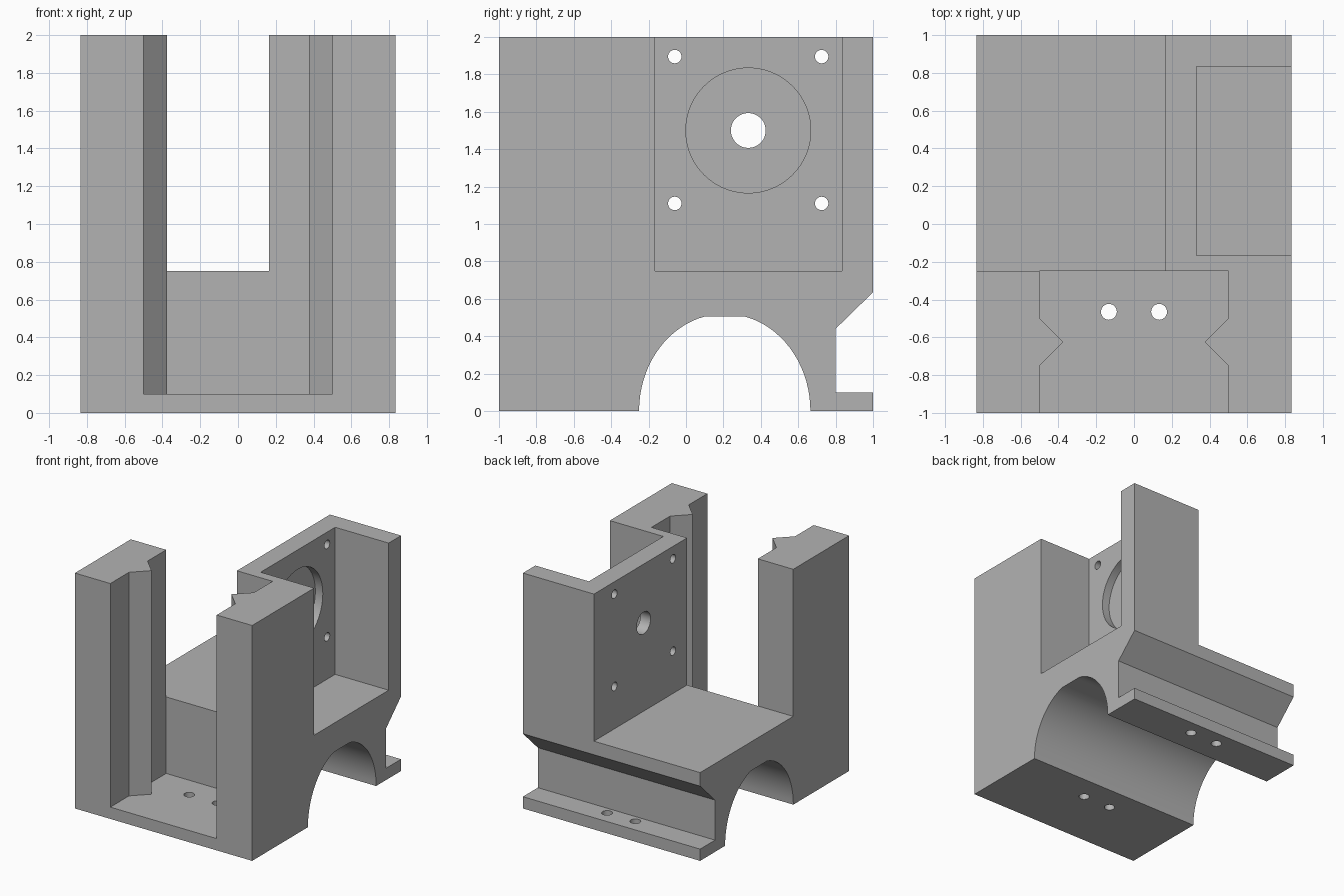
import bpy, bmesh, math
from mathutils import Vector

if "Cube" in bpy.data.objects:
    bpy.data.objects.remove(bpy.data.objects["Cube"])

grey = bpy.data.materials.new("machined grey")
grey.diffuse_color = (0.45, 0.45, 0.45, 1)
grey.use_nodes = True
grey.node_tree.nodes["Principled BSDF"].inputs["Base Color"].default_value = grey.diffuse_color


def prism(name, pts, axis, lo, hi):
    """Extrude a 2D outline along an axis: x uses (y, z), z uses (x, y)."""
    place = {"x": lambda a, b, t: (t, a, b), "z": lambda a, b, t: (a, b, t)}[axis]
    bm = bmesh.new()
    base = bm.faces.new([bm.verts.new(place(a, b, lo)) for a, b in pts])
    top = bmesh.ops.extrude_face_region(bm, geom=[base])["geom"]
    shift = Vector(place(0, 0, hi - lo))
    bmesh.ops.translate(bm, verts=[v for v in top if isinstance(v, bmesh.types.BMVert)], vec=shift)
    bmesh.ops.recalc_face_normals(bm, faces=bm.faces)
    mesh = bpy.data.meshes.new(name)
    bm.to_mesh(mesh)
    bm.free()
    mesh.materials.append(grey)
    obj = bpy.data.objects.new(name, mesh)
    bpy.context.collection.objects.link(obj)
    return obj


def box(a0, a1, b0, b1):
    return [(a0, b0), (a1, b0), (a1, b1), (a0, b1)]


def circle(ca, cb, r, n=48):
    return [(ca + r * math.cos(2 * math.pi * i / n), cb + r * math.sin(2 * math.pi * i / n)) for i in range(n)]


W = 0.833

# Bracket body: side outline with round arch below and dovetail groove at the back
arch = [(0.207 - 0.458 * math.cos(math.pi * i / 40),
         min(0.505, 0.52 * math.sin(math.pi * i / 40))) for i in range(41)]
arch[0], arch[-1] = (-0.251, 0), (0.665, 0)
outline = [(-1, 0)] + arch + [(1, 0), (1, 0.1), (0.8, 0.1), (0.8, 0.44), (1, 0.635), (1, 2), (-1, 2)]
bracket = prism("bracket_body", outline, "x", -W, W)

# Front channel with a V ridge on each side
side = [(0.5, -1.2), (0.5, -0.75), (0.375, -0.625), (0.5, -0.5), (0.5, -0.25)]
channel = side + [(-x, y) for x, y in reversed(side)]
cutters = [prism("channel_cutter", channel, "z", 0.1, 2.2)]

# Open space behind the left pillar, joined to the channel
clear = [(-1, -0.25), (-0.5, -0.25), (-0.4, -0.4), (0.1, -0.4), (0.165, -0.25), (0.165, 1.2), (-1, 1.2)]
cutters.append(prism("clearance_cutter", clear, "z", 0.75, 2.2))

# Motor pocket, round recess, shaft hole and four screw holes
cutters.append(prism("pocket_cutter", box(0.33, 1, -0.167, 0.833), "z", 0.75, 2.2))
cutters.append(prism("recess_cutter", circle(0.333, 1.5, 0.334, 72), "x", 0.26, 0.4))
cutters.append(prism("shaft_cutter", circle(0.333, 1.5, 0.093), "x", 0.1, 0.4))
for y in (-0.06, 0.725):
    for z in (1.11, 1.895):
        cutters.append(prism("screw_cutter", circle(y, z, 0.036, 32), "x", 0.1, 0.4))

# Bolt holes through the front floor and the rear lip
for x in (-0.133, 0.133):
    for y in (-0.465, 0.87):
        cutters.append(prism("bolt_cutter", circle(x, y, 0.042, 32), "z", -0.1, 0.2))

bpy.context.view_layer.objects.active = bracket
bracket.select_set(True)
for c in cutters:
    c.hide_render = True
    mod = bracket.modifiers.new("cut", "BOOLEAN")
    mod.operation, mod.solver, mod.object = "DIFFERENCE", "EXACT", c
    bpy.ops.object.modifier_apply(modifier=mod.name)
    bpy.data.objects.remove(c)

bpy.ops.object.shade_smooth_by_angle(angle=math.radians(30))
